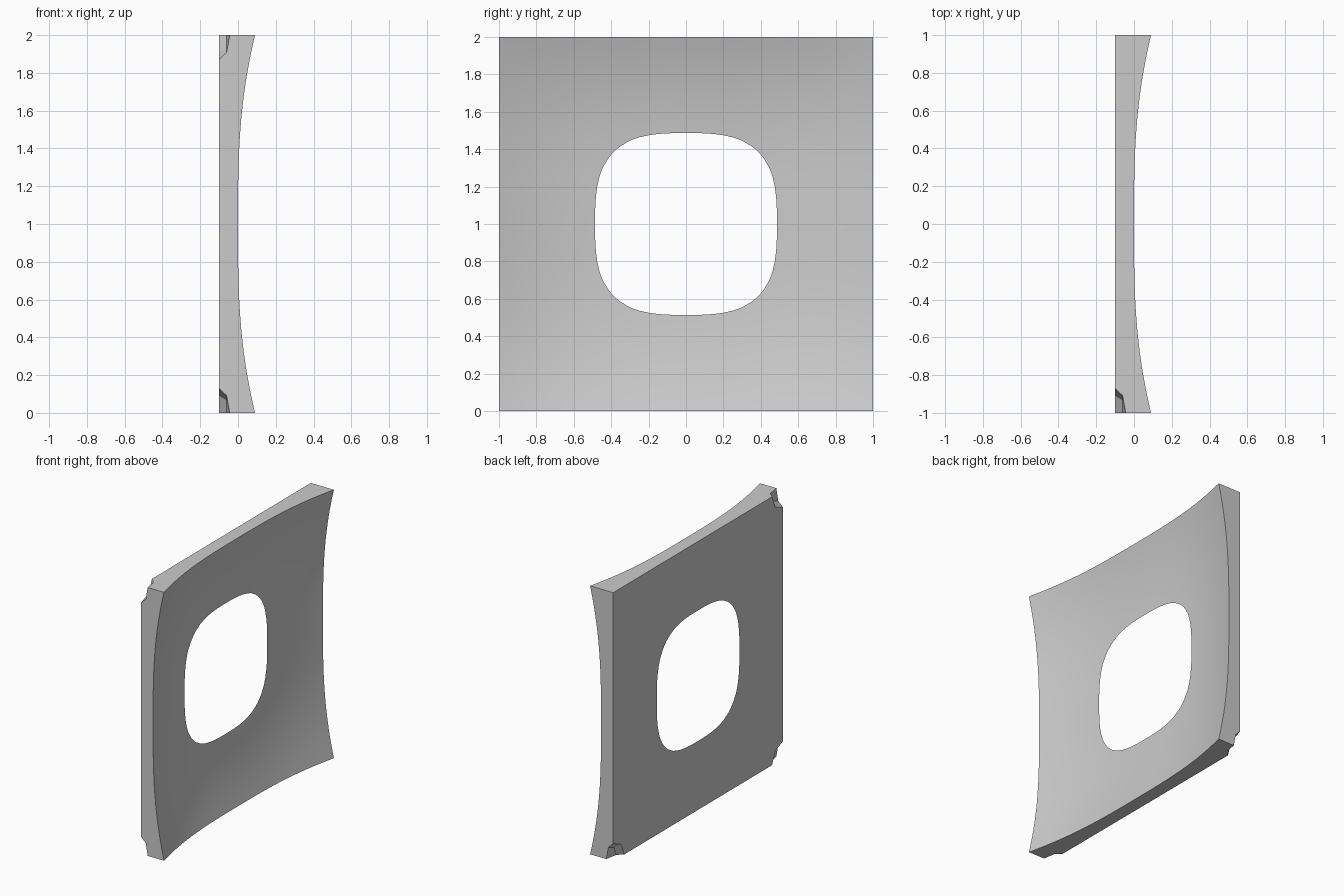
import bpy, bmesh
from mathutils import Vector

if "Cube" in bpy.data.objects:
    bpy.data.objects.remove(bpy.data.objects["Cube"])

BACK = -0.1          # flat back plane
N = 40               # grid resolution of the dished face


def face_depth(y, z):
    """Dished front: deepest in the middle, flaring towards the corners."""
    u = abs(y) ** 3 + abs(z) ** 3
    return -0.1145 + 0.12675 * u - 0.01225 * u * u


# Dished front face, trimmed where it dips through the back plane (the opening)
bm = bmesh.new()
bmesh.ops.create_grid(bm, x_segments=N, y_segments=N, size=1)
for v in bm.verts:
    y, z = v.co.x, v.co.y
    v.co = Vector((face_depth(y, z), y, z + 1))
bmesh.ops.bisect_plane(bm, geom=bm.verts[:] + bm.edges[:] + bm.faces[:], dist=1e-5,
                       plane_co=(BACK, 0, 0), plane_no=(1, 0, 0), clear_inner=True)
front = bm.faces[:]

# Flat back: a flattened copy of the front
copy = bmesh.ops.duplicate(bm, geom=front)["geom"]
back = [f for f in copy if isinstance(f, bmesh.types.BMFace)]
for v in {v for f in back for v in f.verts}:
    v.co.x = BACK

# Outer walls join the front rim to the back plane
front_set = set(front)
rim = [e for e in bm.edges if e.is_boundary and e.link_faces[0] in front_set
       and all(max(abs(v.co.y), abs(v.co.z - 1)) > 0.999 for v in e.verts)]
walls = bmesh.ops.extrude_edge_only(bm, edges=rim)["geom"]
for v in walls:
    if isinstance(v, bmesh.types.BMVert):
        v.co.x = BACK
bmesh.ops.remove_doubles(bm, verts=bm.verts[:], dist=1e-4)
bmesh.ops.recalc_face_normals(bm, faces=bm.faces[:])

grey = bpy.data.materials.new("plain grey")
grey.diffuse_color = (0.6, 0.6, 0.6, 1)
grey.use_nodes = True
grey.node_tree.nodes["Principled BSDF"].inputs["Base Color"].default_value = grey.diffuse_color
mesh = bpy.data.meshes.new("dished_panel")
bm.to_mesh(mesh)
bm.free()
panel = bpy.data.objects.new("dished_panel", mesh)
panel.data.materials.append(grey)
bpy.context.collection.objects.link(panel)

# Faceted scoops cut from the four back corners
bm = bmesh.new()
for y in (-1, 1):
    for z in (0, 2):
        made = bmesh.ops.create_uvsphere(bm, u_segments=8, v_segments=4, radius=1)["verts"]
        for v in made:
            a, b, c = v.co
            v.co = Vector((BACK + 0.056 * c, y + 0.13 * a, z + 0.13 * b))
bmesh.ops.recalc_face_normals(bm, faces=bm.faces[:])
cut_mesh = bpy.data.meshes.new("corner_cutter")
bm.to_mesh(cut_mesh)
bm.free()
cut_mesh.materials.append(grey)
cutter = bpy.data.objects.new("corner_cutter", cut_mesh)
bpy.context.collection.objects.link(cutter)
cutter.hide_render = True

mod = panel.modifiers.new("corner scoops", "BOOLEAN")
mod.operation = "DIFFERENCE"
mod.solver = "EXACT"
mod.object = cutter
bpy.context.view_layer.objects.active = panel
panel.select_set(True)
bpy.ops.object.modifier_apply(modifier=mod.name)
bpy.data.objects.remove(cutter)

# Smooth dish, crisp outer edges
bpy.ops.object.shade_smooth_by_angle(angle=0.5)
